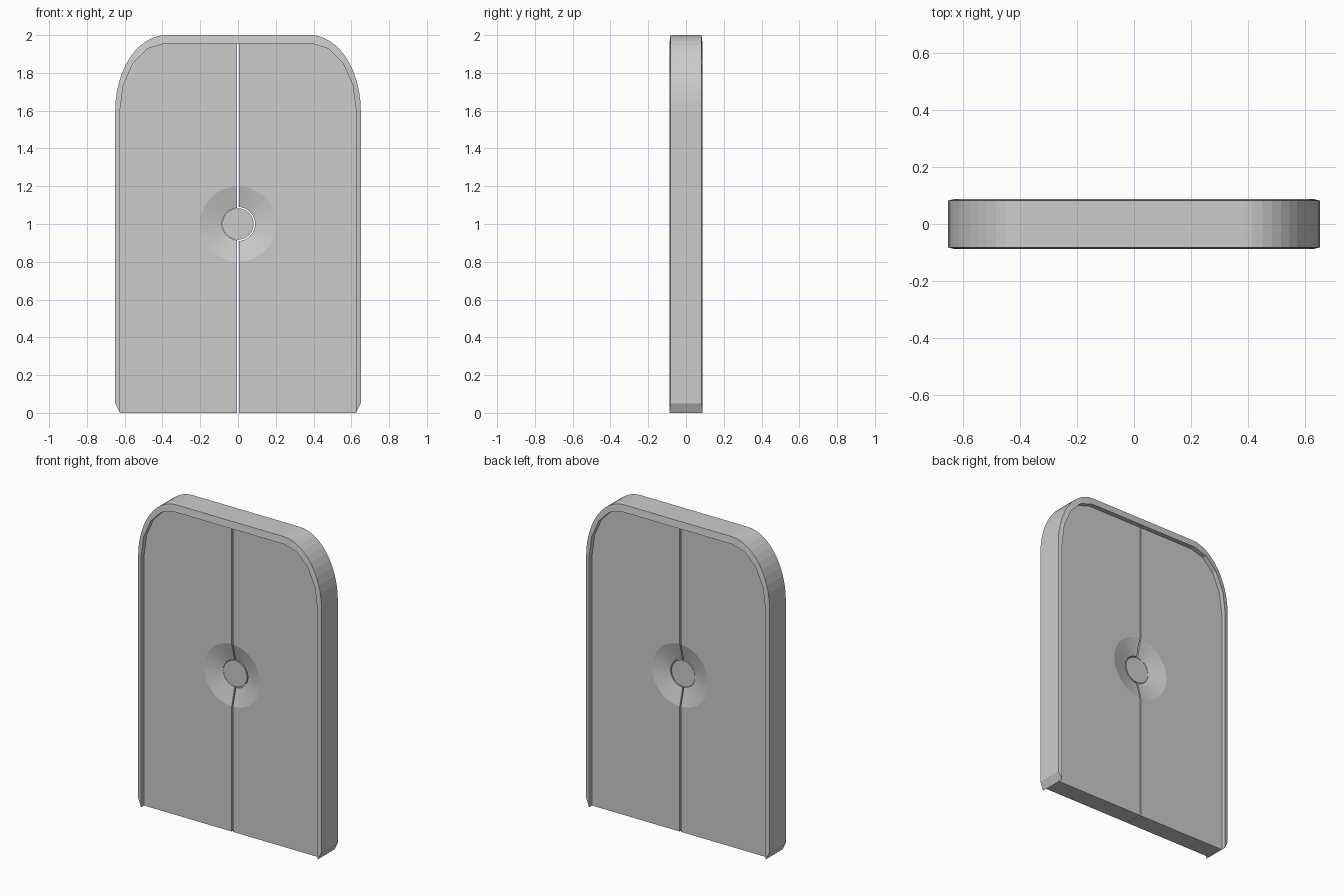
import bpy, bmesh
from math import sin, cos, pi

if "Cube" in bpy.data.objects:
    bpy.data.objects.remove(bpy.data.objects["Cube"])

T = 0.058          # half thickness of the doors
GAP = 0.004        # half width of the seam
CZ = 1.0           # lock centre height


def make(name, verts, faces):
    me = bpy.data.meshes.new(name)
    bm = bmesh.new()
    vs = [bm.verts.new(v) for v in verts]
    for f in faces:
        bm.faces.new([vs[i] for i in f])
    bmesh.ops.recalc_face_normals(bm, faces=bm.faces)
    bm.to_mesh(me)
    bm.free()
    ob = bpy.data.objects.new(name, me)
    bpy.context.collection.objects.link(ob)
    return ob


def corner(cx, a, b, n):
    return [(cx + a * cos(pi / 2 * i / n), 1.6 + b * sin(pi / 2 * i / n)) for i in range(n + 1)]


def mirrored(half):
    return half + [(-x, z) for x, z in reversed(half)]


# Frame: smooth outer arch, coarser inner arch, gently sloped lips
inner_pts = corner(0.39, 0.235, 0.355, 4)
fine = []
for (x0, z0), (x1, z1) in zip(inner_pts, inner_pts[1:]):
    fine += [(x0 + (x1 - x0) * k / 3, z0 + (z1 - z0) * k / 3) for k in range(3)]
fine.append(inner_pts[-1])
outer = mirrored([(0.65, 0.05)] + corner(0.38, 0.27, 0.40, 12))
inner = mirrored([(0.625, 0.0)] + fine)
verts = []
for (ox, oz), (ix, iz) in zip(outer, inner):
    verts += [(ox, -0.082, oz), (ox, 0.082, oz), (ix, 0.088, iz), (ix, -0.088, iz)]
n = len(outer)
faces = [(4 * i + k, 4 * i + (k + 1) % 4, 4 * i + 4 + (k + 1) % 4, 4 * i + 4 + k)
         for i in range(n - 1) for k in range(4)]
faces += [(0, 1, 2, 3), tuple(range(4 * n - 4, 4 * n))]
make("door_frame", verts, faces)


# Door leaf with half of a conical dish on each side
def leaf(name, s, r_in):
    m = 20

    def arc(r, y):
        return [(s * max(r * sin(pi * i / m), GAP), y, CZ + r * cos(pi * i / m)) for i in range(m + 1)]
    outline = [(GAP, 0.0), (0.625, 0.0)] + inner_pts + [(GAP, 1.955)]
    k = len(outline)
    verts, faces = [], []
    for d in (-1, 1):
        b = len(verts)
        verts += [(s * x, d * T, z) for x, z in outline]
        verts += arc(0.2, d * T) + arc(r_in, d * (T - 0.03))
        faces.append([b + i for i in range(k + m + 1)])
        o, q = b + k, b + k + m + 1
        faces += [(o + i, o + i + 1, q + i + 1, q + i) for i in range(m)]
    half = len(verts) // 2
    loop = list(range(k + 1)) + list(range(k + m + 1, half)) + [k + m]
    faces += [(a, b, b + half, a + half) for a, b in zip(loop, loop[1:] + loop[:1])]
    make(name, verts, faces)


leaf("left_door", -1, 0.085)
leaf("right_door", 1, 0.09)

# Round lock hub in the middle of the dish
N = 40
ring = [(0.083 * cos(2 * pi * i / N), 0.083 * sin(2 * pi * i / N)) for i in range(N)]
verts = [(x, y, CZ + z) for y in (-0.028, 0.028) for x, z in ring]
faces = [range(N), range(N, 2 * N)] + [(i, (i + 1) % N, N + (i + 1) % N, N + i) for i in range(N)]
make("lock_hub", verts, faces)
